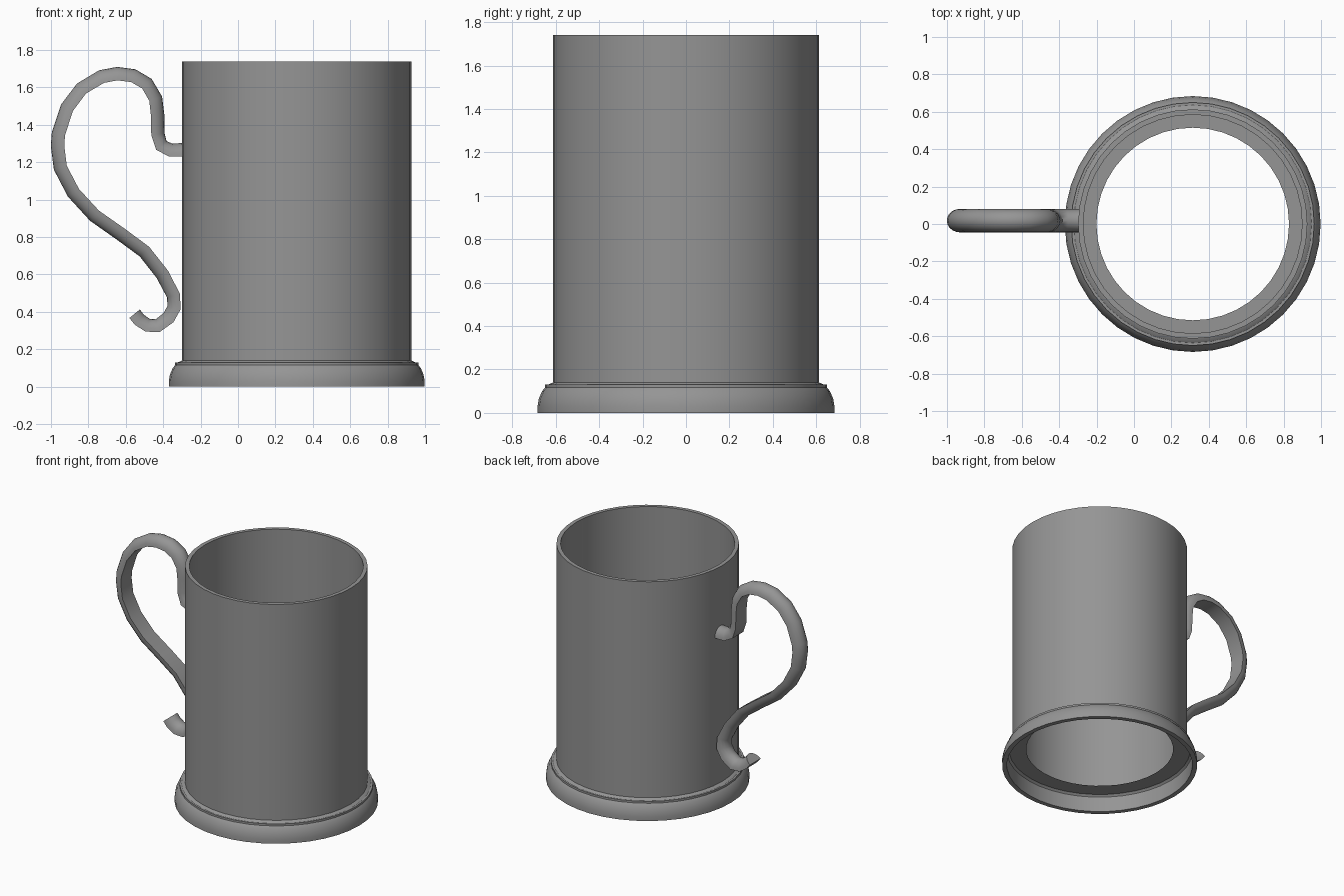
import bpy
import bmesh
import math
from mathutils import Vector

SIDES = 40
MUG_CENTRE_X = 0.314
HANDLE_Y = 0.018

default_cube = bpy.data.objects.get("Cube")
if default_cube:
    bpy.data.objects.remove(default_cube, do_unlink=True)


def make_material(name, colour):
    material = bpy.data.materials.new(name)
    material.use_nodes = True
    material.diffuse_color = colour
    shader = material.node_tree.nodes["Principled BSDF"]
    shader.inputs["Base Color"].default_value = colour
    return material


def finish(name, mesh_builder, material, sharp_angle):
    """Turn a bmesh into a named, smooth-shaded object with sharp creases."""
    mesh = bpy.data.meshes.new(name)
    mesh_builder.to_mesh(mesh)
    mesh_builder.free()
    mesh.materials.append(material)
    part = bpy.data.objects.new(name, mesh)
    bpy.context.collection.objects.link(part)
    bpy.ops.object.select_all(action="DESELECT")
    part.select_set(True)
    bpy.context.view_layer.objects.active = part
    bpy.ops.object.shade_smooth_by_angle(angle=math.radians(sharp_angle))
    return part


def bridge(builder, rings, closed):
    """Join each ring of vertices to the next one with quads."""
    for ring, following in zip(rings, rings[1:]):
        count = len(ring)
        for i in range(count if closed else count - 1):
            k = (i + 1) % count
            builder.faces.new((ring[i], ring[k], following[k], following[i]))


def lathe(name, profile, material):
    """Revolve a radius/height profile around the axis of the mug."""
    builder = bmesh.new()
    rings = []
    for radius, height in profile:
        ring = []
        for i in range(SIDES):
            angle = math.tau * i / SIDES
            ring.append(builder.verts.new((MUG_CENTRE_X + radius * math.cos(angle),
                                           radius * math.sin(angle), height)))
        rings.append(ring)
    bridge(builder, rings, closed=True)
    return finish(name, builder, material, 35)


def sweep_half_round(name, path, half_width, depth, material):
    """Sweep a half-round section along a path lying in the x-z plane."""
    builder = bmesh.new()
    points = [Vector((x, 0, z)) for x, z in path]
    arc_steps = 10
    rings = []
    for i, point in enumerate(points):
        before = points[max(i - 1, 0)]
        after = points[min(i + 1, len(points) - 1)]
        # Average the unit directions so that the section is mitred
        tangent = ((point - before).normalized() + (after - point).normalized()).normalized()
        flat_side = Vector((-tangent.z, 0, tangent.x))
        ring = []
        for step in range(arc_steps + 1):
            angle = math.pi * step / arc_steps
            across = Vector((0, HANDLE_Y + half_width * math.cos(angle), 0))
            outward = flat_side * (depth / 2 - depth * math.sin(angle))
            ring.append(builder.verts.new(point + across + outward))
        rings.append(ring)
    bridge(builder, rings, closed=True)
    builder.faces.new(rings[0])
    builder.faces.new(rings[-1])
    bmesh.ops.recalc_face_normals(builder, faces=builder.faces)
    return finish(name, builder, material, 45)


grey = make_material("plain grey", (0.3, 0.3, 0.3, 1))

# Straight hollow body with a thin flat rim
lathe("mug_body", [(0.613, 0.14), (0.613, 1.74), (0.585, 1.74), (0.585, 0.13)], grey)

# Rounded foot, hollow underneath, with an open inner flange
lathe("foot_ring", [(0.515, 0.13), (0.65, 0.13), (0.65, 0), (0.684, 0),
                    (0.684, 0.03), (0.678, 0.065), (0.663, 0.1),
                    (0.64, 0.128), (0.613, 0.14)], grey)

# S-shaped handle, from the upper joint round to the curled tip
handle_path = [
    (-0.29, 1.267), (-0.36, 1.265), (-0.41, 1.29), (-0.428, 1.35), (-0.43, 1.455),
    (-0.44, 1.54), (-0.487, 1.62), (-0.56, 1.663), (-0.645, 1.674), (-0.73, 1.658),
    (-0.837, 1.594), (-0.914, 1.492), (-0.96, 1.353), (-0.965, 1.289), (-0.95, 1.171),
    (-0.88, 1.037), (-0.767, 0.914), (-0.623, 0.813), (-0.5, 0.722), (-0.404, 0.6),
    (-0.345, 0.487), (-0.342, 0.422), (-0.372, 0.369), (-0.43, 0.326), (-0.484, 0.329),
    (-0.527, 0.358), (-0.553, 0.39)]
sweep_half_round("handle", handle_path, 0.063, 0.072, grey)
